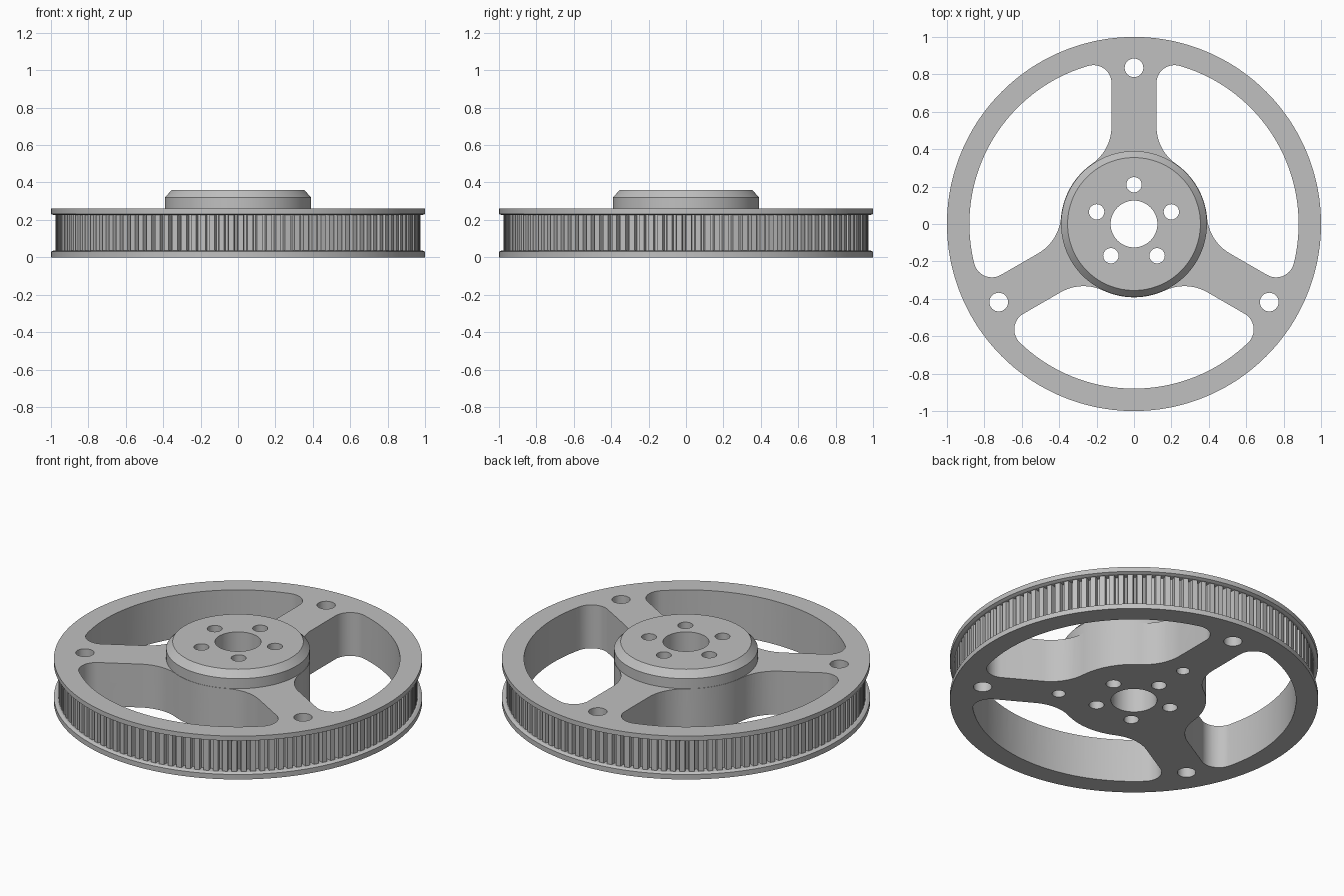
import bpy
import bmesh
from math import sin, cos, pi, radians, sqrt, atan2
from mathutils import Vector, Matrix

cube = bpy.data.objects.get("Cube")
if cube:
    bpy.data.objects.remove(cube, do_unlink=True)

metal = bpy.data.materials.new("light grey metal")
metal.use_nodes = True
grey = (0.53, 0.53, 0.53, 1)
metal.diffuse_color = grey
metal.node_tree.nodes["Principled BSDF"].inputs["Base Color"].default_value = grey

TEETH = 120
HUB_R, RIM_R, SPOKE_HALF = 0.39, 0.88, 0.12
FACE_Z, TOP_Z = 0.26, 0.36


def make_object(name, bm):
    bmesh.ops.recalc_face_normals(bm, faces=bm.faces)
    mesh = bpy.data.meshes.new(name)
    bm.to_mesh(mesh)
    bm.free()
    mesh.materials.append(metal)
    obj = bpy.data.objects.new(name, mesh)
    bpy.context.collection.objects.link(obj)
    return obj


def arc(cx, cy, r, a0, a1, steps):
    """Points along an arc, both ends included."""
    return [Vector((cx + r * cos(a0 + (a1 - a0) * i / steps),
                    cy + r * sin(a0 + (a1 - a0) * i / steps))) for i in range(steps + 1)]


def add_prism(bm, points, z0, z1):
    low = [bm.verts.new((p.x, p.y, z0)) for p in points]
    high = [bm.verts.new((p.x, p.y, z1)) for p in points]
    bm.faces.new(low[::-1])
    bm.faces.new(high)
    for i in range(len(points)):
        j = (i + 1) % len(points)
        bm.faces.new((low[i], low[j], high[j], high[i]))


def add_hole(bm, radius, ring, angle, z0=-0.1, z1=0.5, sides=32):
    a = radians(angle)
    add_prism(bm, arc(ring * cos(a), ring * sin(a), radius, 0, 2 * pi, sides)[:-1], z0, z1)


# Pulley blank: two flanges, a toothed belt track and a chamfered boss
tooth = [(0, 0.976), (0.56, 0.976), (0.66, 0.946), (0.9, 0.946)]
samples = [((t + f) * 2 * pi / TEETH, r) for t in range(TEETH) for f, r in tooth]
rows = [(1, 0), (1, 0.03), (0.985, 0.037), (None, 0.037), (None, 0.225),
        (0.985, 0.225), (1, 0.232), (1, FACE_Z), (HUB_R, FACE_Z),
        (HUB_R, 0.32), (0.355, TOP_Z)]
bm = bmesh.new()
rings = [[bm.verts.new(((r or tr) * cos(a), (r or tr) * sin(a), z)) for a, tr in samples]
         for r, z in rows]
count = len(samples)
for low, high in zip(rings, rings[1:]):
    for i in range(count):
        j = (i + 1) % count
        bm.faces.new((low[i], low[j], high[j], high[i]))
bm.faces.new(rings[0][::-1])
bm.faces.new(rings[-1])
pulley = make_object("spoked_belt_pulley", bm)

# Half of a window outline beside the spoke on +y, up to the bisector at 30 degrees
inner_r = HUB_R + 0.002
fillet, corner = 0.246, 0.097
fx, cx = SPOKE_HALF + fillet, SPOKE_HALF + corner
fy = sqrt((inner_r + fillet) ** 2 - fx ** 2)
cy = sqrt((RIM_R - corner) ** 2 - cx ** 2)
fa, ca = atan2(fy, fx), atan2(cy, cx)
middle = radians(30)
half = arc(0, 0, inner_r, middle, fa, 10)
half += arc(fx, fy, fillet, fa + pi, pi, 12)[1:]
half += arc(cx, cy, corner, pi, ca, 14)
half += arc(0, 0, RIM_R, ca, middle, 24)[1:]

# Reflect across the bisector to close the window
axis = Vector((cos(middle), sin(middle)))
mirrored = [2 * p.dot(axis) * axis - p for p in half[1:-1]]
window = half + mirrored[::-1]

# Cutters: windows, bore and bolt holes
bm = bmesh.new()
for k in range(3):
    turn = Matrix.Rotation(k * 2 * pi / 3, 2)
    add_prism(bm, [turn @ p for p in window], -0.1, 0.5)
    add_hole(bm, 0.05, 0.835, 90 + 120 * k)
for k in range(5):
    add_hole(bm, 0.041, 0.21, 90 + 72 * k)
add_hole(bm, 0.125, 0, 0, sides=64)
# Blind holes in the underside of two spokes
for angle in (90, -30):
    add_hole(bm, 0.036, 0.415, angle, z1=0.15)
cutter = make_object("opening_cutter", bm)
cutter.hide_render = True

cut = pulley.modifiers.new("openings", "BOOLEAN")
cut.operation = "DIFFERENCE"
cut.solver = "EXACT"
cut.object = cutter

bpy.ops.object.select_all(action="DESELECT")
pulley.select_set(True)
bpy.context.view_layer.objects.active = pulley
bpy.ops.object.modifier_apply(modifier=cut.name)
bpy.data.objects.remove(cutter, do_unlink=True)
bpy.ops.object.shade_smooth_by_angle(angle=radians(25))
